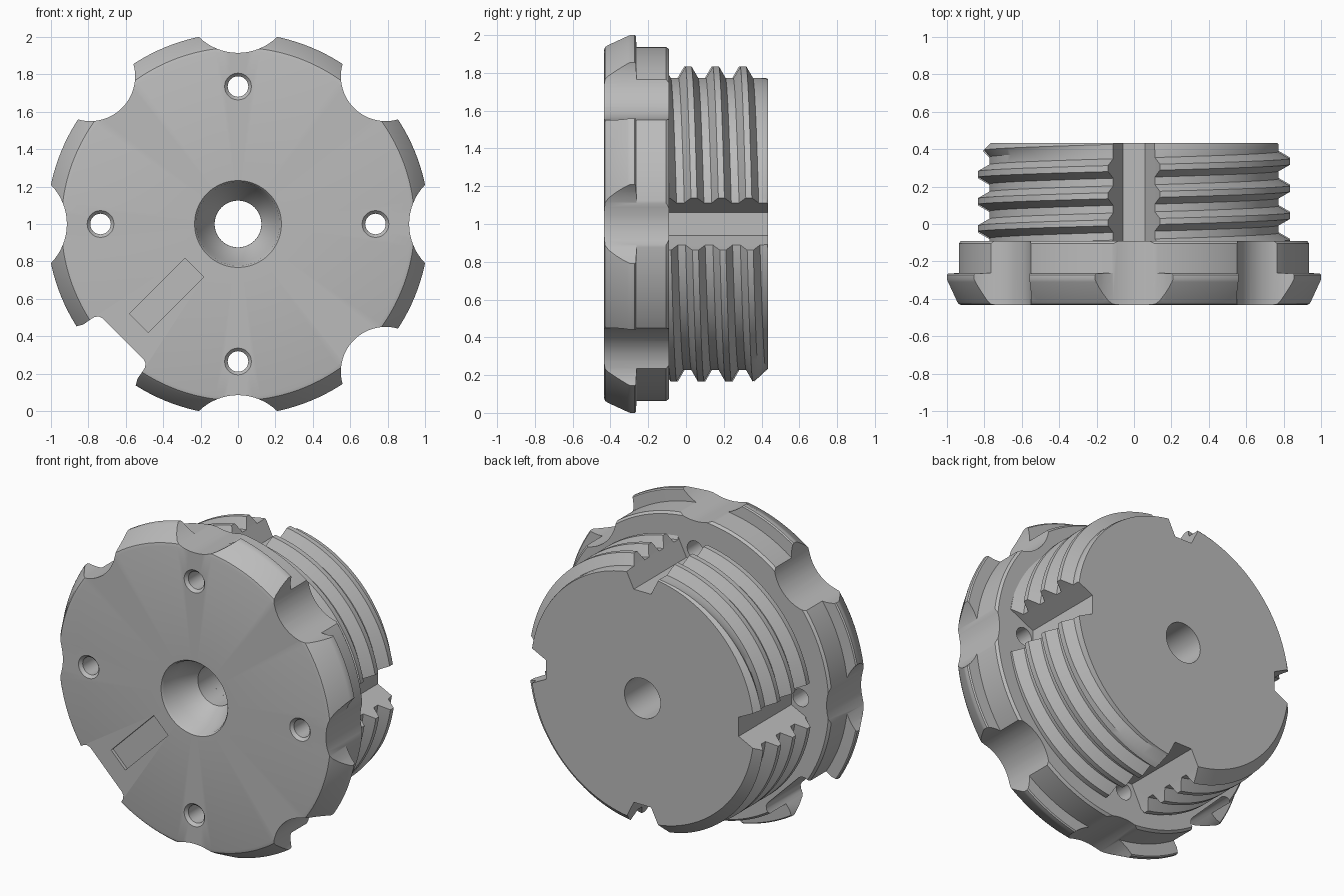
import bpy, bmesh
from math import sin, cos, pi, radians

cube = bpy.data.objects.get("Cube")
if cube:
    bpy.data.objects.remove(cube, do_unlink=True)

FRONT, BACK = -0.433, 0.433
STEP = -0.09          # rear face of the grip flange
BORE = 0.125

grey = bpy.data.materials.new("machined_grey")
grey.use_nodes = True
grey.diffuse_color = (0.5, 0.5, 0.5, 1)
grey.node_tree.nodes["Principled BSDF"].inputs["Base Color"].default_value = (0.5, 0.5, 0.5, 1)


def place(u, r, y, ang=0.0):
    """Tangential u, radial r and depth y, turned clockwise from the top."""
    return (u * cos(ang) + r * sin(ang), y, 1 + r * cos(ang) - u * sin(ang))


def loft(bm, rings, cap=True, closed=False):
    """Skin a list of point rings; cap the ends or join last to first."""
    rows = [[bm.verts.new(p) for p in ring] for ring in rings]
    pairs = list(zip(rows, rows[1:])) + ([(rows[-1], rows[0])] if closed else [])
    n = len(rows[0])
    for a, b in pairs:
        for i in range(n):
            j = (i + 1) % n
            bm.faces.new((a[i], a[j], b[j], b[i]))
    if cap and not closed:
        bm.faces.new(rows[0][::-1])
        bm.faces.new(rows[-1])


def circle(r, y, u=0.0, d=0.0, ang=0.0, n=48):
    return [place(u + r * sin(2 * pi * i / n), d + r * cos(2 * pi * i / n), y, ang)
            for i in range(n)]


def prism(bm, pts, y0, y1, ang):
    loft(bm, [[place(u, r, y, ang) for u, r in pts] for y in (y0, y1)])


def finish(bm, name):
    bmesh.ops.recalc_face_normals(bm, faces=bm.faces)
    mesh = bpy.data.meshes.new(name)
    bm.to_mesh(mesh)
    bm.free()
    mesh.materials.append(grey)
    obj = bpy.data.objects.new(name, mesh)
    bpy.context.collection.objects.link(obj)
    return obj


def cut(obj, cutter):
    mod = obj.modifiers.new("cut", "BOOLEAN")
    mod.operation, mod.solver, mod.object = "DIFFERENCE", "EXACT", cutter
    bpy.ops.object.select_all(action="DESELECT")
    bpy.context.view_layer.objects.active = obj
    obj.select_set(True)
    bpy.ops.object.modifier_apply(modifier=mod.name)
    bpy.data.objects.remove(cutter, do_unlink=True)
    bpy.ops.object.shade_smooth_by_angle(angle=radians(32))


# Grip flange: turned ring with a tapered lip and a countersunk bore
profile = [(BORE, STEP), (BORE, -0.22), (0.205, -0.33), (0.222, -0.42), (0.232, FRONT),
           (0.925, FRONT), (0.944, -0.428), (0.957, -0.412), (1.015, -0.31),
           (1.022, -0.295), (1.022, -0.272), (1.015, -0.265), (0.943, -0.262),
           (0.943, -0.105), (0.93, STEP)]
bm = bmesh.new()
loft(bm, [circle(r, y, n=144) for r, y in profile], closed=True)
flange = finish(bm, "grip_flange")

# Cutters for finger scallops, screw holes, index notch and marking pocket
bm = bmesh.new()
for k in range(8):
    ang = k * pi / 4
    if k % 2 == 0:
        loft(bm, [circle(0.30, y, d=1.215, ang=ang, n=64) for y in (-0.6, 0.1)])
        loft(bm, [circle(r, y, d=0.735, ang=ang, n=32)
                  for r, y in ((0.09, -0.453), (0.055, -0.415), (0.055, 0.0))])
    elif k != 5:
        loft(bm, [circle(0.24, y, d=1.117, ang=ang, n=64) for y in (-0.6, 0.1)])
half = [(0.30, 1.1), (0.225, 1.0), (0.205, 0.965), (0.197, 0.92),
        (0.19, 0.892), (0.175, 0.875), (0.155, 0.868)]
prism(bm, half + [(-u, r) for u, r in reversed(half)], -0.6, 0.1, 5 * pi / 4)
pocket = [(-0.07, 0.33), (0.07, 0.33), (0.07, 0.75), (-0.07, 0.75)]
prism(bm, [(u, r) for u, r in pocket], -0.6, FRONT + 0.02, 5 * pi / 4)
cut(flange, finish(bm, "flange_cutter"))

# Threaded plug: helical ridges, clipped flat at both ends
PITCH, ROOT, CREST, START, SEG = 0.145, 0.78, 0.845, -0.095, 144
CREST_HALF, ROOT_HALF = 0.016, 0.052


def thread_radius(y, ang):
    off = abs((y - 0.30 - PITCH * ang / (2 * pi) + PITCH / 2) % PITCH - PITCH / 2)
    t = min(max((ROOT_HALF - off) / (ROOT_HALF - CREST_HALF), 0), 1)
    return min(ROOT + t * (CREST - ROOT), 0.775 + (BACK - y))


bm = bmesh.new()
columns = []
for i in range(SEG + 1):
    ang = 2 * pi * i / SEG
    col = []
    for k in range(-5, 4):
        for off in (-ROOT_HALF, -CREST_HALF, CREST_HALF, ROOT_HALF):
            y = 0.30 + PITCH * (ang / (2 * pi) + k) + off
            y = min(max(y, START), BACK)
            col.append(bm.verts.new(place(0, thread_radius(y, ang), y, ang)))
    columns.append(col)
for a, b in zip(columns, columns[1:]):
    for j in range(len(a) - 1):
        bm.faces.new((a[j], a[j + 1], b[j + 1], b[j]))
bmesh.ops.remove_doubles(bm, verts=bm.verts, dist=0.0002)
bmesh.ops.holes_fill(bm, edges=[e for e in bm.edges if e.is_boundary], sides=0)
plug = finish(bm, "threaded_plug")

# Cutters for the through bore and four tapered key slots
bm = bmesh.new()
loft(bm, [circle(BORE, y) for y in (-0.3, 0.6)])
slot = [(-0.06, 0.67), (0.06, 0.67), (0.115, 0.78), (0.15, 0.86), (0.15, 1.0),
        (-0.15, 1.0), (-0.15, 0.86), (-0.115, 0.78)]
for k in range(4):
    prism(bm, slot, -0.3, 0.6, k * pi / 2)
cut(plug, finish(bm, "plug_cutter"))
